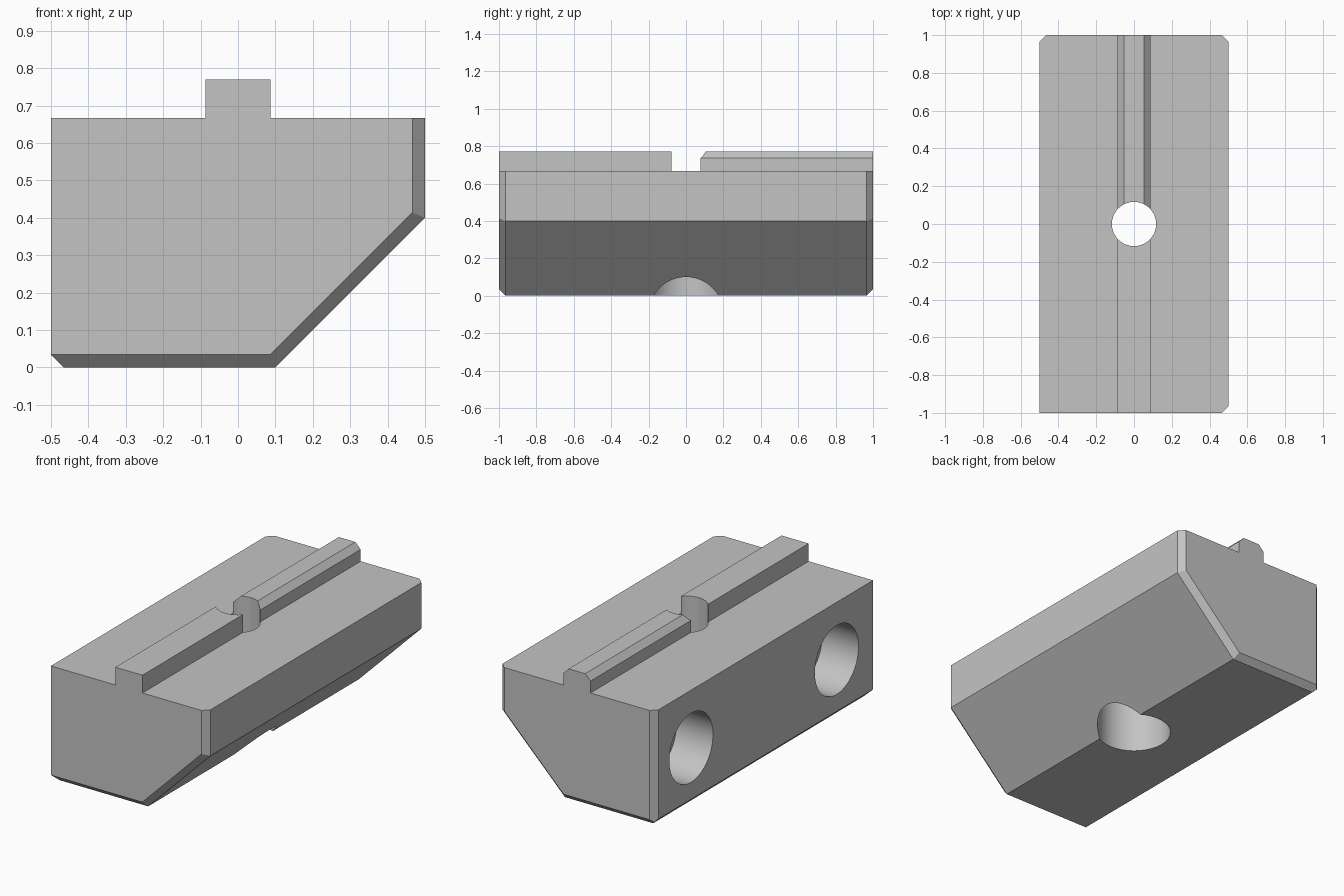
import bpy, bmesh, math
from mathutils import Vector

cube = bpy.data.objects.get("Cube")
if cube:
    bpy.data.objects.remove(cube, do_unlink=True)

TOP = 0.667      # top of the main block
EDGE = 0.034     # chamfer size

steel = bpy.data.materials.new("plain_grey")
steel.use_nodes = True
grey = (0.55, 0.55, 0.55, 1.0)
steel.diffuse_color = grey
steel.node_tree.nodes["Principled BSDF"].inputs["Base Color"].default_value = grey


def finish(name, bm):
    """Turn a bmesh into a named object."""
    bmesh.ops.recalc_face_normals(bm, faces=bm.faces)
    mesh = bpy.data.meshes.new(name)
    bm.to_mesh(mesh)
    bm.free()
    mesh.materials.append(steel)
    obj = bpy.data.objects.new(name, mesh)
    bpy.context.collection.objects.link(obj)
    return obj


def extrude_profile(profile, y0, y1):
    """Extrude an (x, z) outline along y."""
    bm = bmesh.new()
    face = bm.faces.new([bm.verts.new((x, y0, z)) for x, z in profile])
    grown = bmesh.ops.extrude_face_region(bm, geom=[face])["geom"]
    verts = [v for v in grown if isinstance(v, bmesh.types.BMVert)]
    bmesh.ops.translate(bm, verts=verts, vec=(0, y1 - y0, 0))
    bmesh.ops.recalc_face_normals(bm, faces=bm.faces)
    return bm


def chamfer(bm, point, n1, n2):
    """Cut away the edge through point where planes n1 and n2 meet."""
    n1, n2 = Vector(n1).normalized(), Vector(n2).normalized()
    bmesh.ops.bisect_plane(bm, geom=bm.verts[:] + bm.edges[:] + bm.faces[:],
                           plane_co=Vector(point) - n2 * EDGE,
                           plane_no=(n1 + n2).normalized(), clear_outer=True)
    bmesh.ops.holes_fill(bm, edges=bm.edges, sides=0)


def cylinder(name, radius, start, end):
    start, end = Vector(start), Vector(end)
    axis = end - start
    bm = bmesh.new()
    bmesh.ops.create_cone(bm, cap_ends=True, segments=72, radius1=radius,
                          radius2=radius, depth=axis.length)
    bmesh.ops.rotate(bm, verts=bm.verts,
                     matrix=axis.to_track_quat("Z", "Y").to_matrix())
    bmesh.ops.translate(bm, verts=bm.verts, vec=(start + end) / 2)
    obj = finish(name, bm)
    obj.hide_render = True
    return obj


def cut_and_shade(obj, cutters):
    bpy.ops.object.select_all(action="DESELECT")
    bpy.context.view_layer.objects.active = obj
    obj.select_set(True)
    for cutter in cutters:
        mod = obj.modifiers.new(cutter.name, "BOOLEAN")
        mod.operation, mod.solver, mod.object = "DIFFERENCE", "EXACT", cutter
        bpy.ops.object.modifier_apply(modifier=mod.name)
    bpy.ops.object.shade_smooth_by_angle(angle=math.radians(20))


# Main block with its sloped underside
block = extrude_profile([(-0.5, 0), (0.1, 0), (0.5, 0.4), (0.5, TOP), (-0.5, TOP)], -1, 1)
for side in (-1, 1):
    end = (0, side, 0)
    chamfer(block, (0.5, side, 0.5), (1, 0, 0), end)
    chamfer(block, (0.3, side, 0.2), (1, 0, -1), end)
    chamfer(block, (0, side, 0), (0, 0, -1), end)
chamfer(block, (-0.5, 1, 0.3), (-1, 0, 0), (0, 1, 0))
chamfer(block, (-0.5, 0, 0), (-1, 0, 0), (0, 0, -1))
body = finish("body", block)

# Top key: square at the front, chamfered at the back
W, H = 0.087, 0.77
front_key = finish("front_key", extrude_profile(
    [(-W, TOP), (W, TOP), (W, H), (-W, H)], -1, 0))
S = H - EDGE
back_key = finish("back_key", extrude_profile(
    [(-W, TOP), (W, TOP), (W, S), (W - EDGE, H), (EDGE - W, H), (-W, S)], 0, 1))

# Vertical bore with its counterbore, and two blind side pockets
bore = cylinder("bore_cutter", 0.117, (0, 0, -0.2), (0, 0, 1))
counterbore = cylinder("counterbore_cutter", 0.2, (0, 0, -0.2), (0, 0, 0.333))
pockets = [cylinder("pocket_cutter", 0.2, (-0.7, y, 0.333), (-0.267, y, 0.333))
           for y in (-0.667, 0.667)]

cut_and_shade(body, [bore, counterbore] + pockets)
for key in (front_key, back_key):
    cut_and_shade(key, [bore])
for cutter in [bore, counterbore] + pockets:
    bpy.data.objects.remove(cutter, do_unlink=True)
